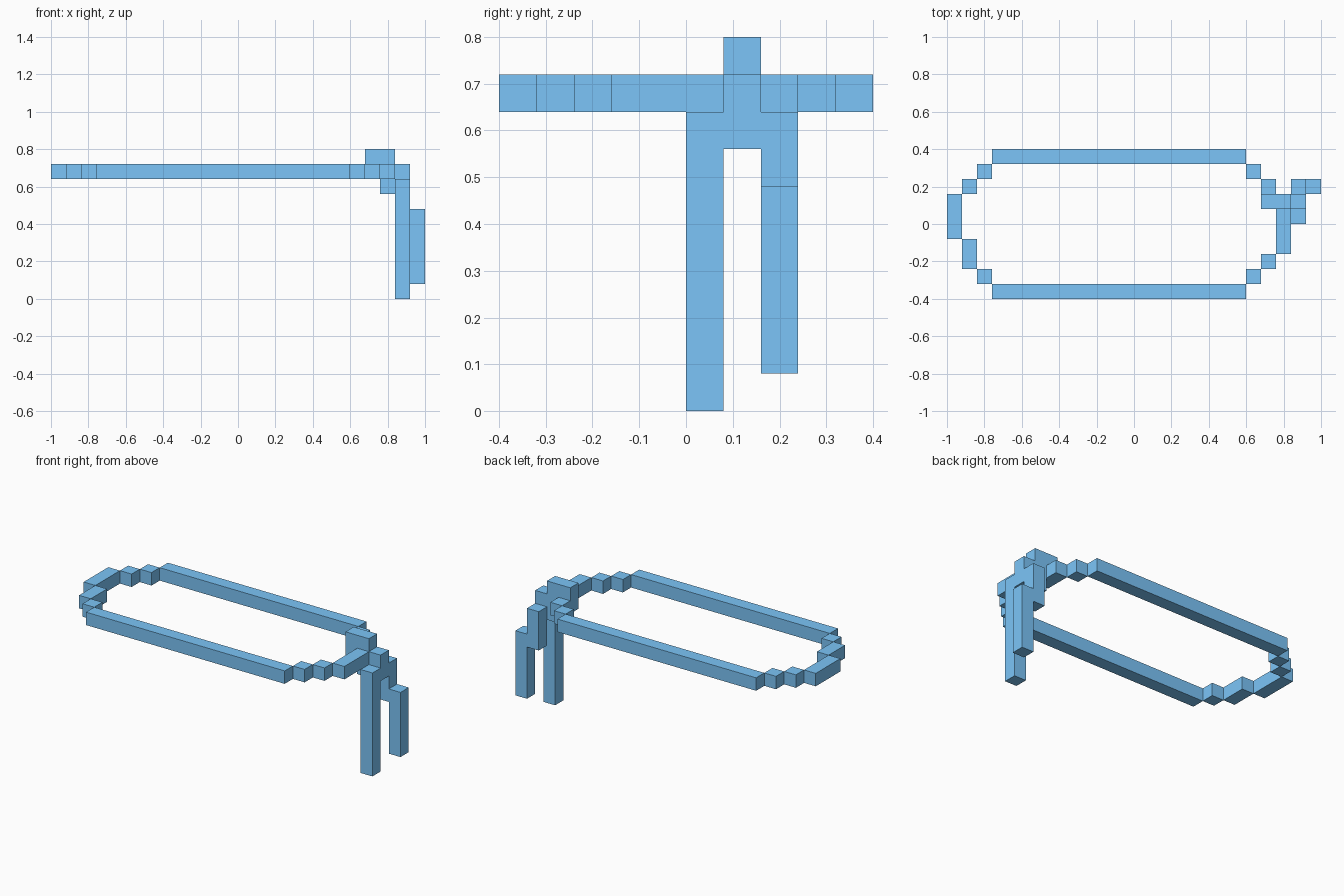
import bpy
import bmesh
from mathutils import Vector

if "Cube" in bpy.data.objects:
    bpy.data.objects.remove(bpy.data.objects["Cube"])

U = 0.08                              # cube size
ORIGIN = Vector((-1.0, -0.4, 0.0))
DIRS = [Vector(d) for d in ((1, 0, 0), (-1, 0, 0), (0, 1, 0),
                            (0, -1, 0), (0, 0, 1), (0, 0, -1))]

blue = bpy.data.materials.new("light_blue")
blue.diffuse_color = (0.20, 0.56, 0.94, 1)
blue.use_nodes = True
blue.node_tree.nodes["Principled BSDF"].inputs["Base Color"].default_value = blue.diffuse_color


def bar(x, y, z):
    """All grid cells of a bar; each argument is a cell index or an inclusive (first, last)."""
    spans = [(v, v) if isinstance(v, int) else v for v in (x, y, z)]
    xs, ys, zs = [range(a, b + 1) for a, b in spans]
    return {(i, j, k) for i in xs for j in ys for k in zs}


def build(name, cells, solid):
    """Skin the cells, leaving out faces buried against other cells."""
    bm = bmesh.new()
    for c in cells:
        for d in DIRS:
            if tuple(int(a + b) for a, b in zip(c, d)) in solid:
                continue
            u = Vector((d.y, d.z, d.x))
            v = d.cross(u)
            mid = Vector(c) + Vector((0.5, 0.5, 0.5)) + d / 2
            corners = [mid + (u * a + v * b) / 2
                       for a, b in ((-1, -1), (1, -1), (1, 1), (-1, 1))]
            bm.faces.new([bm.verts.new(ORIGIN + p * U) for p in corners])
    bmesh.ops.remove_doubles(bm, verts=bm.verts, dist=1e-4)
    bmesh.ops.dissolve_limit(bm, angle_limit=0.01, verts=bm.verts, edges=bm.edges)
    mesh = bpy.data.meshes.new(name)
    bm.to_mesh(mesh)
    bm.free()
    mesh.materials.append(blue)
    bpy.context.collection.objects.link(bpy.data.objects.new(name, mesh))


# Flat loop of cord: two long sides, stepped corners and the two ends
loop = set()
for side, step in ((0, 1), (9, -1)):
    loop |= bar((3, 19), side, 8)
    for x, n in ((20, 1), (21, 2), (2, 1)):
        loop |= bar(x, side + step * n, 8)
loop |= bar(22, (3, 6), 8) | bar(0, (4, 6), 8)
loop |= bar(1, 7, 8) | bar(1, (2, 3), 8)

# Knot wrapped all the way round the loop
knot = bar((21, 22), 6, 9) | bar(21, 6, 8) | bar(22, 6, 7) | bar(23, 6, (7, 8))

# Two hanging cord ends
long_end = bar(23, 5, (0, 7))
short_end = bar(23, 7, (5, 7)) | bar(24, 7, (1, 5))

parts = {"cord_loop": loop, "knot": knot,
         "long_cord_end": long_end, "short_cord_end": short_end}
solid = set().union(*parts.values())
for part_name, part_cells in parts.items():
    build(part_name, part_cells, solid)
